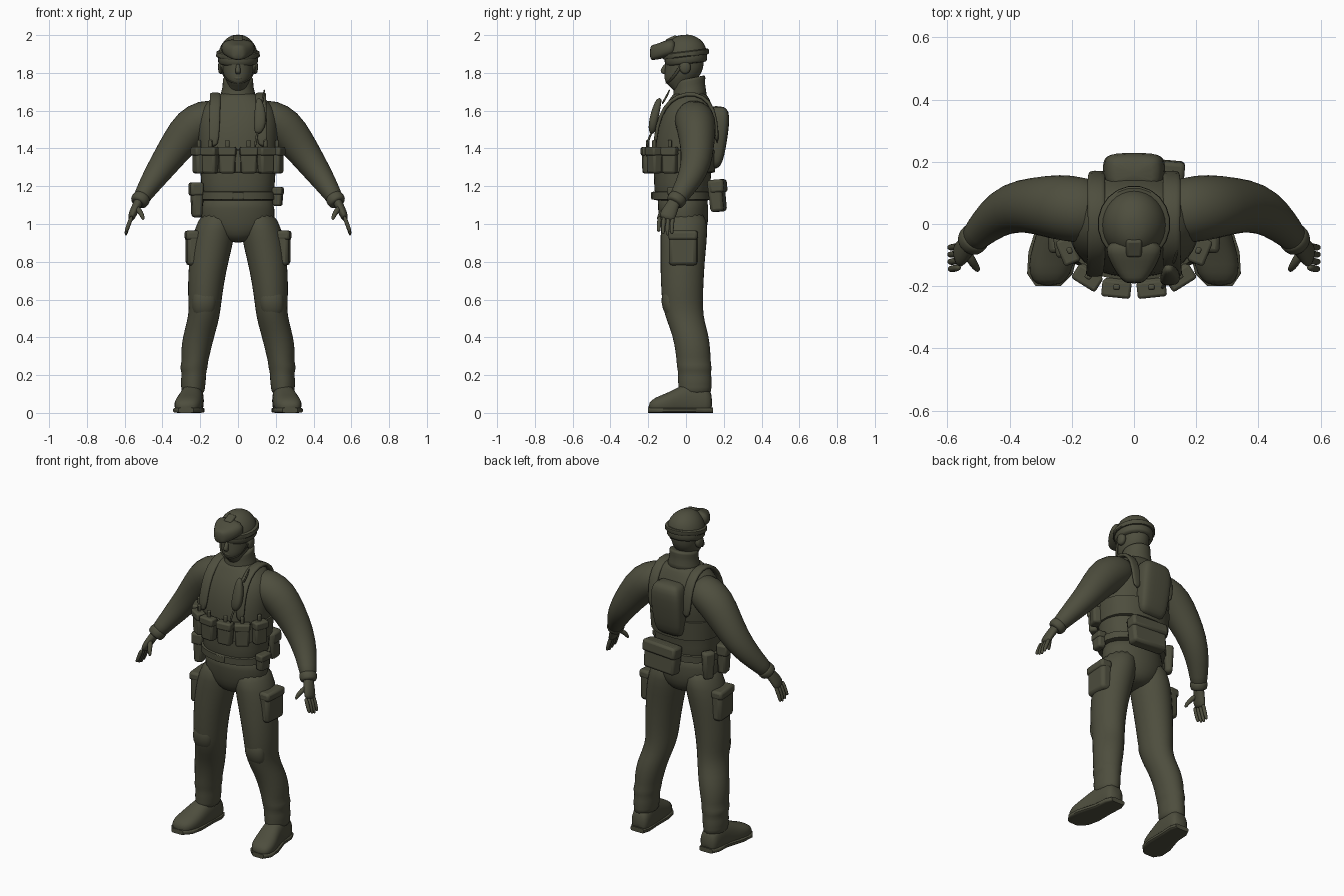
import bpy, bmesh, math
from mathutils import Vector, Matrix

olive = bpy.data.materials.new("dark_olive")
olive.diffuse_color = (0.076, 0.076, 0.048, 1)


def finish(name, bm, mirror, subsurf=0, bevel=0):
    """Turn a bmesh into a smooth object with optional mirror, bevel and subdivision."""
    bmesh.ops.recalc_face_normals(bm, faces=bm.faces)
    me = bpy.data.meshes.new(name)
    bm.to_mesh(me)
    bm.free()
    me.materials.append(olive)
    for p in me.polygons:
        p.use_smooth = True
    if not subsurf:
        me.set_sharp_from_angle(angle=math.radians(40))
    ob = bpy.data.objects.new(name, me)
    bpy.context.collection.objects.link(ob)
    if bevel:
        b = ob.modifiers.new("bevel", 'BEVEL')
        b.width, b.segments = bevel, 2
    if subsurf:
        s = ob.modifiers.new("subdivide", 'SUBSURF')
        s.levels = s.render_levels = subsurf
    if mirror:
        ob.modifiers.new("mirror", 'MIRROR').use_mirror_merge = False
    return ob


def loft(name, rings, mirror=False, axis=None, ref=(0, 1, 0), n=16, power=2.0, subsurf=1, floor=None):
    """Skin rings (x, y, z, ru, rv); rv lies along ref, rings face axis or the path."""
    bm = bmesh.new()
    cs = [Vector(r[:3]) for r in rings]
    loops = []
    for i, r in enumerate(rings):
        t = Vector(axis) if axis else cs[min(i + 1, len(cs) - 1)] - cs[max(i - 1, 0)]
        t.normalize()
        v = Vector(ref)
        v = (v - t * v.dot(t)).normalized()
        u = v.cross(t)
        loop = []
        for k in range(n):
            a = 2 * math.pi * (k + 0.5) / n
            c, s = math.cos(a), math.sin(a)
            c = math.copysign(abs(c) ** (2 / power), c)
            s = math.copysign(abs(s) ** (2 / power), s)
            p = cs[i] + u * c * r[3] + v * s * r[4]
            if floor is not None:
                p.z = max(p.z, floor)
            loop.append(bm.verts.new(p))
        loops.append(loop)
    for a, b in zip(loops, loops[1:]):
        for k in range(n):
            bm.faces.new((a[k], a[(k + 1) % n], b[(k + 1) % n], b[k]))
    bm.faces.new(loops[0])
    bm.faces.new(loops[-1])
    return finish(name, bm, mirror, subsurf)


def box(name, loc, size, turn=0, tilt=0, taper=1.0, bevel=0.012, mirror=False):
    """Bevelled box; turn about z and tilt about x in degrees, taper narrows the bottom."""
    bm = bmesh.new()
    bmesh.ops.create_cube(bm, size=1)
    for v in bm.verts:
        f = taper if v.co.z < 0 else 1
        v.co = Vector((v.co.x * size[0] * f, v.co.y * size[1] * f, v.co.z * size[2]))
    m = Matrix.Rotation(math.radians(turn), 4, 'Z') @ Matrix.Rotation(math.radians(tilt), 4, 'X')
    bm.transform(Matrix.Translation(loc) @ m)
    return finish(name, bm, mirror, bevel=bevel)


Z = (0, 0, 1)

# Jacket and pelvis
loft("jacket", [(0, -.02, 1.10, .185, .14), (0, -.02, 1.18, .195, .15), (0, -.02, 1.26, .20, .152),
                (0, -.01, 1.38, .21, .165), (0, 0, 1.48, .215, .168), (0, .01, 1.57, .215, .152),
                (0, .015, 1.63, .185, .125), (0, .02, 1.67, .135, .10), (0, .02, 1.70, .085, .085)],
     axis=Z, n=20, power=2.3)
loft("pelvis", [(0, -.02, 1.17, .19, .14), (0, -.015, 1.08, .195, .135), (0, -.01, 1.0, .20, .13),
                (0, -.01, .94, .14, .11), (0, -.01, .90, .06, .07)], axis=Z, n=20)

# Trouser legs with bunched cuffs
loft("trouser_leg", [(.10, -.01, 1.08, .09, .12), (.125, -.01, .96, .113, .128), (.145, -.015, .86, .112, .122),
                     (.163, -.02, .75, .102, .118), (.175, -.02, .62, .093, .112), (.175, -.016, .55, .085, .108),
                     (.187, 0, .48, .085, .10), (.208, .025, .41, .085, .098), (.225, .038, .32, .08, .094),
                     (.228, .04, .27, .07, .092), (.235, .045, .24, .076, .094), (.233, .045, .21, .064, .088),
                     (.237, .047, .17, .069, .092), (.237, .047, .14, .063, .088), (.24, .047, .09, .066, .094)],
     mirror=True, axis=Z)
loft("knee_pad", [(.175, -.08, .67, .05, .03), (.177, -.09, .62, .068, .045),
                  (.18, -.085, .55, .066, .045), (.183, -.06, .49, .045, .03)], mirror=True, axis=Z, n=12)
box("cargo_pocket", (.238, -.015, .87), (.07, .15, .18), turn=-4, bevel=.02, mirror=True)
box("pocket_flap", (.243, -.015, .94), (.072, .155, .05), turn=-4, bevel=.014, mirror=True)

# Boots and soles
loft("boot", [(.235, .14, .05, .045, .05), (.237, .11, .06, .058, .085), (.24, .04, .07, .06, .10),
              (.248, -.03, .06, .065, .085), (.262, -.10, .045, .075, .06), (.27, -.16, .04, .07, .045),
              (.275, -.20, .03, .04, .025)], mirror=True, axis=(0, -1, 0), ref=Z, power=2.4, floor=.006)
loft("sole", [(.235, .142, .014, .045, .014), (.238, .10, .014, .062, .014), (.243, .02, .014, .062, .014),
              (.26, -.09, .014, .08, .014), (.27, -.16, .014, .074, .014), (.276, -.20, .014, .04, .014)],
     mirror=True, axis=(0, -1, 0), ref=Z, power=5, subsurf=0, floor=0)

# Sleeves and cuffs
loft("sleeve", [(.09, .03, 1.575, .085, .09), (.17, .045, 1.56, .105, .11), (.245, .055, 1.515, .112, .108),
                (.32, .06, 1.42, .095, .092), (.39, .055, 1.32, .079, .083), (.45, .02, 1.235, .065, .068),
                (.495, -.025, 1.165, .05, .053), (.522, -.055, 1.12, .045, .047)], mirror=True)
loft("cuff", [(.503, -.035, 1.15, .046, .05), (.512, -.045, 1.135, .052, .054), (.526, -.06, 1.115, .05, .05),
              (.53, -.064, 1.108, .04, .04)], mirror=True, n=12)

# Hands: palm, four fingers and thumb
loft("palm", [(.515, -.05, 1.14, .028, .035), (.535, -.07, 1.10, .025, .036), (.555, -.092, 1.06, .024, .046),
              (.57, -.105, 1.02, .018, .045)], mirror=True, n=10)
for i in range(4):
    y = -.07 - i * .023
    end = (.945, .937, .945, .962)[i]
    loft("finger", [(.56, y, 1.045, .012, .012), (.578, y - .004, 1.0, .0125, .0125),
                    (.59, y - .006, .965, .011, .011), (.595, y - .004, end, .007, .008)], mirror=True, n=8)
loft("thumb", [(.54, -.085, 1.09, .016, .018), (.522, -.118, 1.07, .016, .016),
               (.507, -.14, 1.045, .013, .013), (.50, -.15, 1.02, .008, .008)], mirror=True, n=8)

# Collar, head and face
loft("collar", [(0, .02, 1.645, .11, .105), (0, .018, 1.69, .092, .09), (0, .018, 1.74, .08, .085),
                (0, .022, 1.775, .086, .088), (0, .02, 1.77, .06, .065)], axis=(0, -.2, 1))
loft("head", [(0, .01, 1.68, .055, .06), (0, -.005, 1.725, .052, .075), (0, -.035, 1.745, .055, .075),
              (0, -.025, 1.775, .074, .092), (0, -.012, 1.81, .083, .102), (0, -.008, 1.85, .086, .105),
              (0, -.005, 1.90, .086, .102), (0, 0, 1.94, .06, .07)], axis=Z)
loft("nose", [(0, -.105, 1.85, .01, .012), (0, -.118, 1.82, .014, .015), (0, -.122, 1.805, .017, .017),
              (0, -.11, 1.792, .012, .012)], axis=Z, n=8)
loft("lips", [(0, -.103, 1.783, .02, .008), (0, -.108, 1.772, .026, .01), (0, -.10, 1.76, .018, .008)], axis=Z, n=8)

# Helmet, visor, ear cups
loft("helmet", [(0, .005, 1.845, .098, .105), (0, 0, 1.85, .109, .115), (0, -.002, 1.90, .11, .118),
                (0, -.006, 1.95, .094, .105), (0, -.015, 1.985, .06, .072), (0, -.02, 2.002, .025, .03)],
     axis=(0, -.12, 1))
loft("visor", [(0, -.05, 1.935, .10, .05), (0, -.10, 1.93, .09, .048), (0, -.14, 1.915, .07, .044),
               (0, -.175, 1.908, .045, .042), (0, -.192, 1.905, .028, .036)], axis=(0, -1, 0), ref=Z, n=12, power=2.8)
loft("helmet_band", [(0, 0, 1.885, .113, .121), (0, 0, 1.89, .117, .124), (0, 0, 1.91, .115, .123),
                     (0, 0, 1.915, .108, .117)], axis=(0, -.12, 1), n=20, subsurf=0)
box("helmet_mount", (0, -.075, 1.975), (.05, .06, .03), tilt=25, bevel=.008)
box("helmet_rear_patch", (0, .05, 1.975), (.03, .025, .02), tilt=-30, bevel=.004)
loft("ear_cup", [(.07, -.005, 1.83, .03, .036), (.09, -.005, 1.83, .033, .04), (.107, -.005, 1.83, .026, .032)],
     mirror=True, axis=(1, 0, 0), ref=Z, n=12)
loft("chin_strap", [(.096, -.02, 1.85, .004, .009), (.085, -.05, 1.80, .004, .009), (.06, -.085, 1.757, .004, .009),
                    (0, -.108, 1.742, .004, .009)], mirror=True, n=8)

# Shoulder straps, chest band and belt
loft("shoulder_strap", [(.13, -.165, 1.40, .01, .028), (.125, -.155, 1.52, .01, .03), (.122, -.115, 1.62, .011, .03),
                        (.12, -.05, 1.68, .012, .03), (.12, .05, 1.695, .012, .03), (.122, .125, 1.65, .012, .03),
                        (.12, .16, 1.56, .01, .03), (.115, .165, 1.42, .01, .028)],
     mirror=True, ref=(1, 0, 0), n=8, power=4)
loft("chest_band", [(0, -.012, 1.27, .19, .15), (0, -.012, 1.275, .208, .167), (0, -.01, 1.39, .216, .172),
                    (0, -.01, 1.395, .20, .155)], axis=Z, n=24, power=2.3, subsurf=0)
loft("belt", [(0, -.02, 1.125, .185, .135), (0, -.02, 1.13, .206, .158), (0, -.02, 1.17, .206, .158),
              (0, -.02, 1.175, .185, .135)], axis=Z, n=24, power=2.2, subsurf=0)
box("belt_buckle", (0, -.178, 1.15), (.06, .012, .04), bevel=.004)

# Magazine pouches around the front
for x, y, turn, w in ((.056, -.203, 6, .088), (.147, -.168, 32, .085), (.207, -.085, 68, .08)):
    box("magazine_pouch", (x, y, 1.335), (w, .055, .135), turn=turn, taper=.92, mirror=True)
    d = Vector((math.sin(math.radians(turn)), -math.cos(math.radians(turn)), 0)) * .006
    box("pouch_flap", (x + d.x, y + d.y, 1.385), (w + .006, .055, .045), turn=turn, bevel=.009, mirror=True)
    box("pouch_tab", (x, y, 1.42), (.022, .018, .05), turn=turn, bevel=.006, mirror=True)

# Chest radio with antenna and cable
loft("chest_radio", [(.11, -.14, 1.67, .012, .014), (.115, -.155, 1.62, .027, .022), (.118, -.17, 1.56, .034, .025),
                     (.113, -.178, 1.51, .032, .023), (.105, -.18, 1.475, .014, .012)], axis=Z, n=10, power=3)
loft("antenna", [(.125, -.13, 1.63, .007, .007), (.135, -.10, 1.68, .006, .006), (.14, -.085, 1.715, .005, .005)], n=6)
loft("radio_cable", [(.105, -.178, 1.49, .007, .007), (.095, -.20, 1.45, .007, .007), (.09, -.205, 1.40, .007, .007)], n=6)

# Back pack
loft("back_pack", [(.0, .14, 1.29, .07, .025), (0, .15, 1.32, .09, .045), (0, .16, 1.42, .10, .055),
                   (0, .17, 1.54, .105, .062), (0, .17, 1.60, .09, .058), (0, .16, 1.625, .07, .04)],
     axis=Z, n=16, power=4)

# Belt gear: rear pouch, holster and side pouches
box("rear_pouch", (.045, .165, 1.15), (.23, .075, .17), turn=-5, tilt=6, taper=.95, bevel=.016)
box("rear_pouch_flap", (.045, .17, 1.20), (.235, .078, .07), turn=-5, tilt=6, bevel=.014)
box("side_pouch", (.21, -.055, 1.145), (.05, .08, .10), turn=-8, taper=.92)
box("side_pouch_flap", (.212, -.055, 1.175), (.054, .085, .04), turn=-8, bevel=.009)
box("holster", (-.218, -.06, 1.125), (.065, .085, .18), turn=10, taper=.8, bevel=.016)
box("holster_flap", (-.222, -.06, 1.185), (.07, .09, .07), turn=10, bevel=.012)
box("canteen_pouch", (-.198, .065, 1.12), (.055, .075, .17), turn=-30, taper=.75, bevel=.016)
